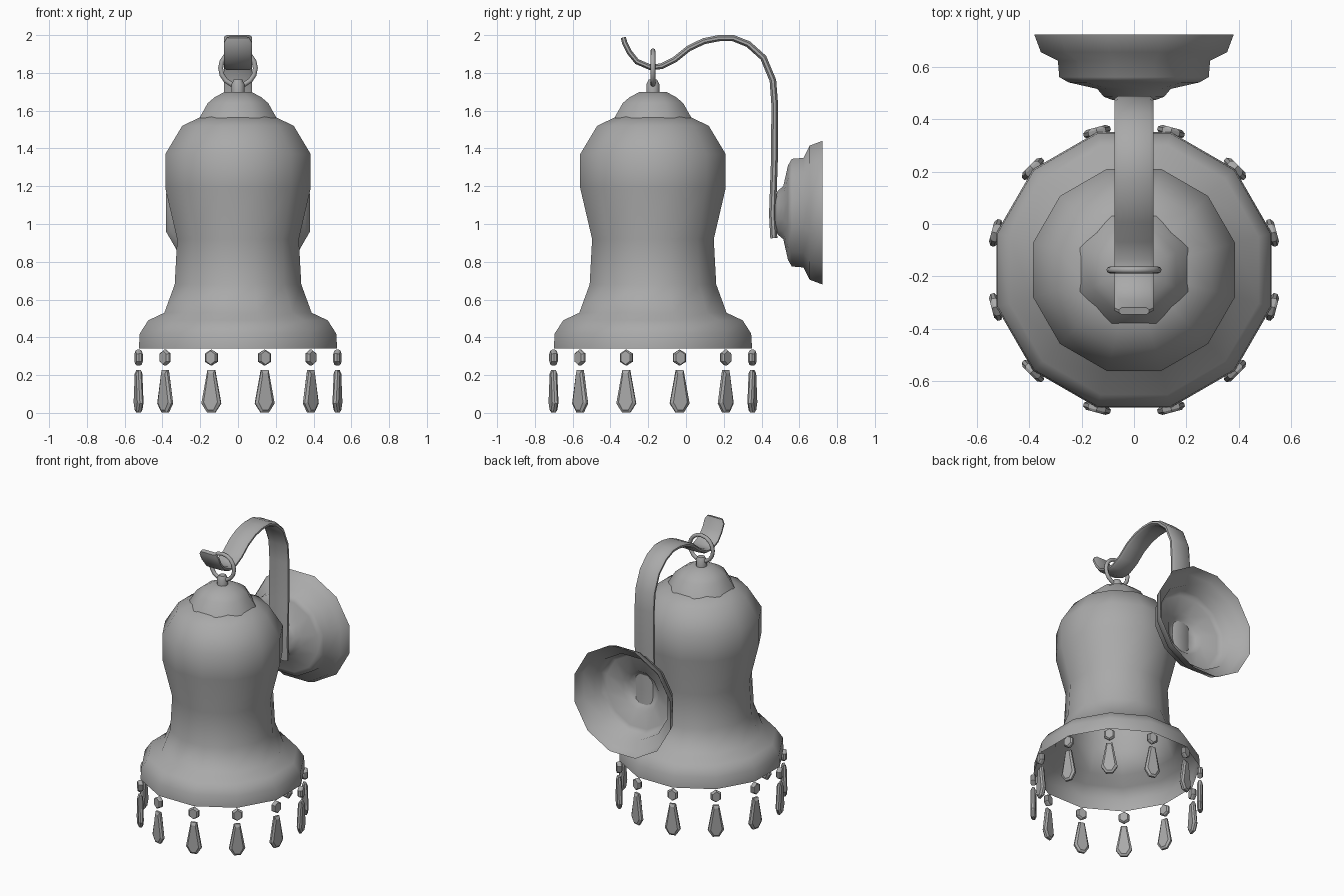
import bpy
import bmesh
from math import radians, cos, sin, pi
from mathutils import Matrix, Vector

cube = bpy.data.objects.get("Cube")
if cube:
    bpy.data.objects.remove(cube, do_unlink=True)

LAMP_Y = -0.175   # axis of the hanging shade
PLATE_Z = 1.06    # axis of the wall plate

grey = bpy.data.materials.new("matte grey")
grey.use_nodes = True
COLOUR = (0.4, 0.4, 0.4, 1)
grey.diffuse_color = COLOUR
grey.node_tree.nodes["Principled BSDF"].inputs["Base Color"].default_value = COLOUR


def finish(name, bm, matrix=Matrix(), smooth=60):
    """Turn a bmesh into an object; smooth is the sharp-edge angle or None."""
    bmesh.ops.transform(bm, matrix=matrix, verts=bm.verts)
    bmesh.ops.recalc_face_normals(bm, faces=bm.faces)
    mesh = bpy.data.meshes.new(name)
    bm.to_mesh(mesh)
    bm.free()
    mesh.materials.append(grey)
    if smooth:
        mesh.polygons.foreach_set("use_smooth", [True] * len(mesh.polygons))
        mesh.set_sharp_from_angle(angle=radians(smooth))
    obj = bpy.data.objects.new(name, mesh)
    bpy.context.collection.objects.link(obj)
    return obj


def skin(bm, rings, cap_start=False, cap_end=False):
    """Bridge a list of equally long closed rings."""
    loops = [[bm.verts.new(p) for p in ring] for ring in rings]
    for a, b in zip(loops, loops[1:]):
        for i in range(len(a)):
            j = (i + 1) % len(a)
            bm.faces.new((a[i], a[j], b[j], b[i]))
    if cap_start:
        bm.faces.new(loops[0])
    if cap_end:
        bm.faces.new(loops[-1])


def lathe(name, profile, sides, matrix, cap_start=False):
    """Spin (flat-side radius, height) pairs; flat sides face the axes."""
    bm = bmesh.new()
    step = 2 * pi / sides
    rings = []
    for r, h in profile:
        r /= cos(step / 2)
        rings.append([(r * cos(step * (i + 0.5)), r * sin(step * (i + 0.5)), h)
                      for i in range(sides)])
    skin(bm, rings, cap_start, cap_end=True)
    return finish(name, bm, matrix)


hang = Matrix.Translation((0, LAMP_Y, 0))

# Bell shade, open underneath
lathe("bell_shade", [(0.525, 0.34), (0.52, 0.42), (0.475, 0.49), (0.39, 0.53),
                     (0.335, 0.68), (0.322, 0.92), (0.385, 1.19), (0.385, 1.37),
                     (0.295, 1.52), (0.19, 1.57)], 12, hang)

# Cap and the short stem that holds the ring
lathe("shade_cap", [(0.205, 1.56), (0.16, 1.64), (0.125, 1.67), (0.07, 1.70)], 8, hang)
lathe("cap_stem", [(0.034, 1.69), (0.034, 1.74), (0.022, 1.765)], 8, hang)

# Hanging ring
bm = bmesh.new()
MAJOR, MINOR = 0.092, 0.013
rings = []
for i in range(17):
    a = 2 * pi * i / 16
    rings.append([((MAJOR + MINOR * cos(b)) * cos(a), MINOR * sin(b),
                   (MAJOR + MINOR * cos(b)) * sin(a))
                  for b in (2 * pi * k / 8 for k in range(8))])
skin(bm, rings)
bmesh.ops.remove_doubles(bm, verts=bm.verts, dist=0.0001)
finish("hanging_ring", bm, Matrix.Translation((0, LAMP_Y, 1.825)))

# Curved strap arm: rounded flat section swept along a side path (y, z)
path = [(-0.332, 1.988), (-0.325, 1.96), (-0.30, 1.91), (-0.26, 1.86), (-0.19, 1.83),
        (-0.13, 1.835), (-0.06, 1.87), (0.015, 1.93), (0.095, 1.968),
        (0.175, 1.984), (0.25, 1.984), (0.33, 1.952), (0.41, 1.88),
        (0.46, 1.76), (0.47, 1.63), (0.468, 1.34), (0.458, 1.05), (0.465, 0.925)]
section = [(1, 0.4), (0.8, 1), (-0.8, 1), (-1, 0.4),
           (-1, -0.4), (-0.8, -1), (0.8, -1), (1, -0.4)]
points = [Vector((0, y, z)) for y, z in path]
rings = []
for i, p in enumerate(points):
    tangent = (points[min(i + 1, len(points) - 1)] - points[max(i - 1, 0)]).normalized()
    normal = Vector((1, 0, 0)).cross(tangent)
    width = 0.058 if i == 0 else 0.075
    thick = 0.014 + 0.005 * i / len(points)
    rings.append([p + Vector((u * width, 0, 0)) + normal * v * thick for u, v in section])
bm = bmesh.new()
skin(bm, rings, True, True)
finish("strap_arm", bm, smooth=50)

# Stepped wall plate, a hollow dish facing the wall
to_wall = Matrix.Translation((0, 0, PLATE_Z)) @ Matrix.Rotation(-pi / 2, 4, "X")
lathe("wall_plate", [(0.38, 0.722), (0.355, 0.655), (0.29, 0.622), (0.285, 0.56),
                     (0.25, 0.54), (0.14, 0.515), (0.115, 0.485), (0.08, 0.472)],
      12, to_wall)


def gem(bm, outline, matrix):
    """Faceted pendant: a wide middle outline with smaller front and back."""
    mid = sum(z for x, z in outline) / len(outline)
    rings = []
    for depth, s in ((-0.017, 0.72), (-0.007, 1), (0.007, 1), (0.017, 0.72)):
        rings.append([matrix @ Vector((x * s, depth, mid + (z - mid) * (s + 1) / 2
                                       if s < 1 else z)) for x, z in outline])
    skin(bm, rings, True, True)


# Crystal fringe: one bead and one drop below each corner of the rim
bead = [(0, 0.335), (0.034, 0.314), (0.034, 0.271), (0, 0.25),
        (-0.034, 0.271), (-0.034, 0.314)]
drop = [(0.02, 0.227), (0.053, 0.05), (0.022, 0.003),
        (-0.022, 0.003), (-0.053, 0.05), (-0.02, 0.227)]
for name, outline in (("crystal_beads", bead), ("crystal_drops", drop)):
    bm = bmesh.new()
    for k in range(12):
        turn = Matrix.Rotation(radians(15 + 30 * k), 4, "Z")
        gem(bm, outline, hang @ turn @ Matrix.Translation((0, -0.545, 0)))
    finish(name, bm, smooth=None)
